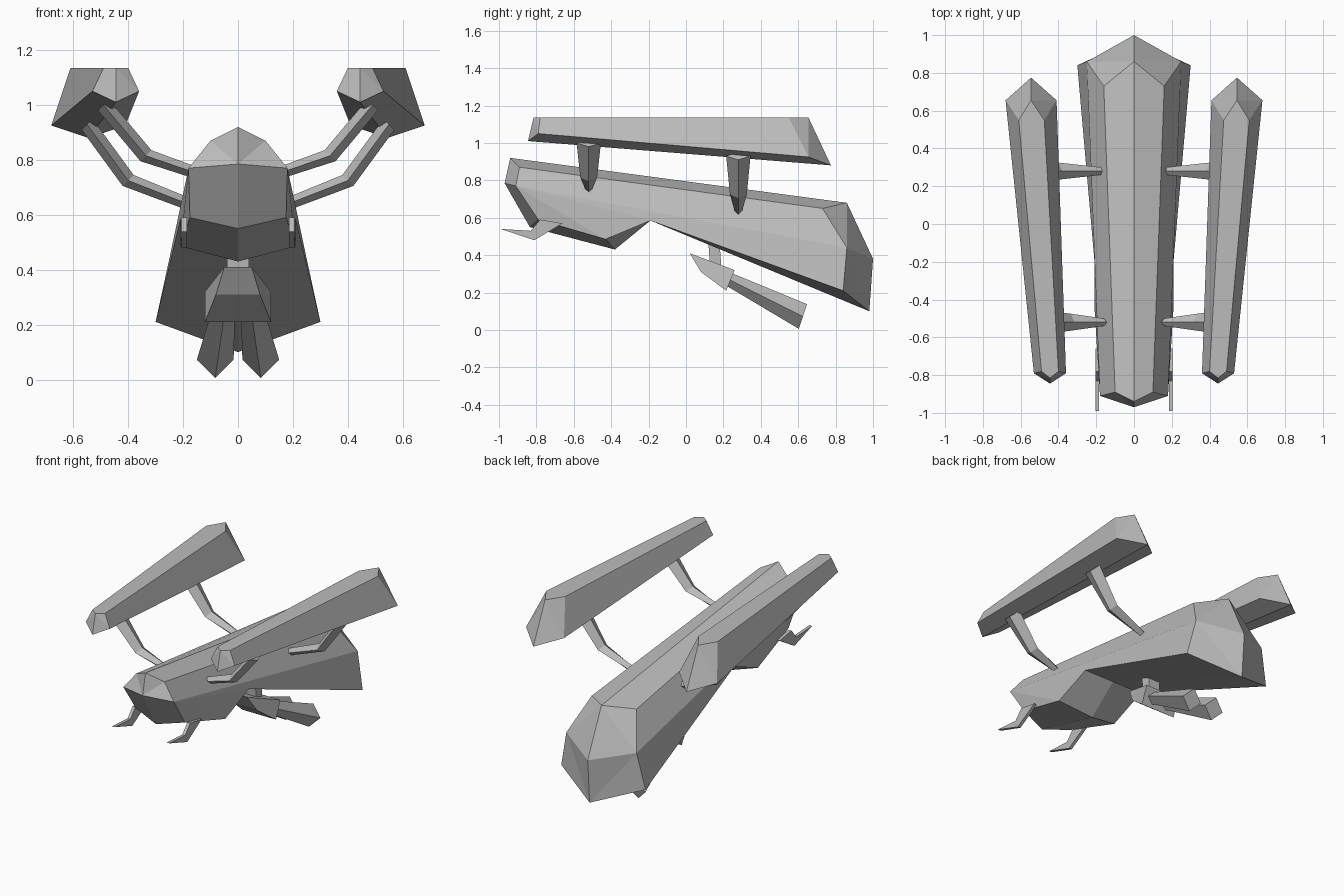
import bpy, bmesh
from mathutils import Vector

cube = bpy.data.objects.get("Cube")
if cube:
    bpy.data.objects.remove(cube)

grey = bpy.data.materials.new("hull grey")
grey.use_nodes = True
COLOR = (0.5, 0.5, 0.5, 1)
grey.diffuse_color = COLOR
grey.node_tree.nodes["Principled BSDF"].inputs["Base Color"].default_value = COLOR


def finish(name, bm):
    bmesh.ops.remove_doubles(bm, verts=bm.verts, dist=0.0005)
    bmesh.ops.triangulate(bm, faces=[f for f in bm.faces if len(f.verts) > 4])
    bmesh.ops.recalc_face_normals(bm, faces=bm.faces)
    mesh = bpy.data.meshes.new(name)
    bm.to_mesh(mesh)
    bm.free()
    mesh.materials.append(grey)
    obj = bpy.data.objects.new(name, mesh)
    bpy.context.collection.objects.link(obj)


def mirrored(name, points, faces):
    """Closed shape from the faces of its +x half, given as point letters."""
    bm = bmesh.new()
    for side in (1, -1):
        verts = {k: bm.verts.new((side * p[0], p[1], p[2])) for k, p in points.items()}
        for face in faces.split():
            bm.faces.new([verts[k] for k in face])
    finish(name, bm)


def loft(name, rings, side=1):
    """Skin a row of equal point rings and cap both ends."""
    bm = bmesh.new()
    rows = [[bm.verts.new((side * p[0], p[1], p[2])) for p in r] for r in rings]
    for a, b in zip(rows, rows[1:]):
        for i in range(len(a)):
            j = (i + 1) % len(a)
            bm.faces.new((a[i], a[j], b[j], b[i]))
    bm.faces.new(rows[0])
    bm.faces.new(rows[-1])
    finish(name, bm)


# Main hull: faceted nose, belly bulge, long widening tail
hull = {
    "r": (0, -.94, .92), "u": (.10, -.89, .87), "m": (.18, -.91, .77),
    "n": (0, -.97, .785), "c": (.175, -.79, .59), "d": (0, -.835, .55),
    "e": (.21, -.43, .485), "f": (0, -.38, .43),
    "l": (.21, -.19, .585), "b": (0, -.19, .585),
    "R": (0, .86, .68), "U": (.16, .73, .65), "M": (.25, .86, .44),
    "L": (.30, .84, .21), "B": (0, .98, .10), "T": (0, 1, .38),
}
mirrored("hull", hull,
         "run umn mcdn cefd elbf mle mec ruUR umMU mlLM lbBL RUM RMT MBT MLB")

# Wedge pod slung below the hull, and its mount
pod = {
    "a": (0, .02, .41), "b": (.05, .02, .41), "c": (0, .08, .31), "d": (.08, .08, .31),
    "e": (0, .215, .21), "f": (.12, .215, .21), "g": (0, .26, .32), "h": (.12, .26, .32),
}
mirrored("belly_pod", pod, "abdc cdfe efhg abhg bhfd")
loft("pod_mount", [[(x, y + dy, z) for x, y in
                    ((-.04, .12), (.04, .12), (.04, .18), (-.04, .18))]
                   for z, dy in ((.32, .01), (.46, 0))])


def diamond(x, y, z, wide, high, lean):
    return [(x, y + lean, z + high), (x + wide, y, z),
            (x, y - lean, z - high), (x - wide, y, z)]


def strut_ring(x, y, z, wide, thick):
    # Diamond across an arm that slopes up and outward
    return [(x - thick, y, z + thick), (x, y + wide, z),
            (x + thick, y, z - thick), (x, y - wide, z)]


for side, label in ((1, "left"), (-1, "right")):
    # Side pod: five-sided taper, flat top, keel below, small peak at each end
    loft(label + "_side_pod", [
        [(.40, -.78, 1.135), (.445, -.815, 1.135), (.49, -.78, 1.135),
         (.53, -.79, 1.05), (.445, -.845, 1.01), (.36, -.79, 1.05)],
        [(.475, .55, 1.135), (.545, .655, 1.135), (.61, .55, 1.135),
         (.68, .655, .925), (.545, .775, .88), (.41, .655, .925)]], side)

    # Bent pylons holding the side pod
    loft(label + "_front_pylon", [
        strut_ring(.16, -.52, .755, .02, .017),
        strut_ring(.335, -.52, .815, .045, .02),
        strut_ring(.49, -.52, 1.0, .065, .02)], side)
    loft(label + "_rear_pylon", [
        strut_ring(.17, .28, .635, .02, .017),
        strut_ring(.40, .28, .725, .045, .02),
        strut_ring(.55, .28, .93, .065, .02)], side)

    # Twin exhaust booms behind the belly pod
    loft(label + "_exhaust_boom", [
        diamond(.05, .23, .27, .04, .035, .012),
        diamond(.083, .625, .072, .067, .066, .022)], side)

    # Small pointed chin fin
    outline = ((-.99, .54), (-.83, .53), (-.78, .59), (-.66, .57), (-.81, .48))
    loft(label + "_chin_fin", [[(x, y, z) for y, z in outline]
                               for x in (.185, .205)], side)
